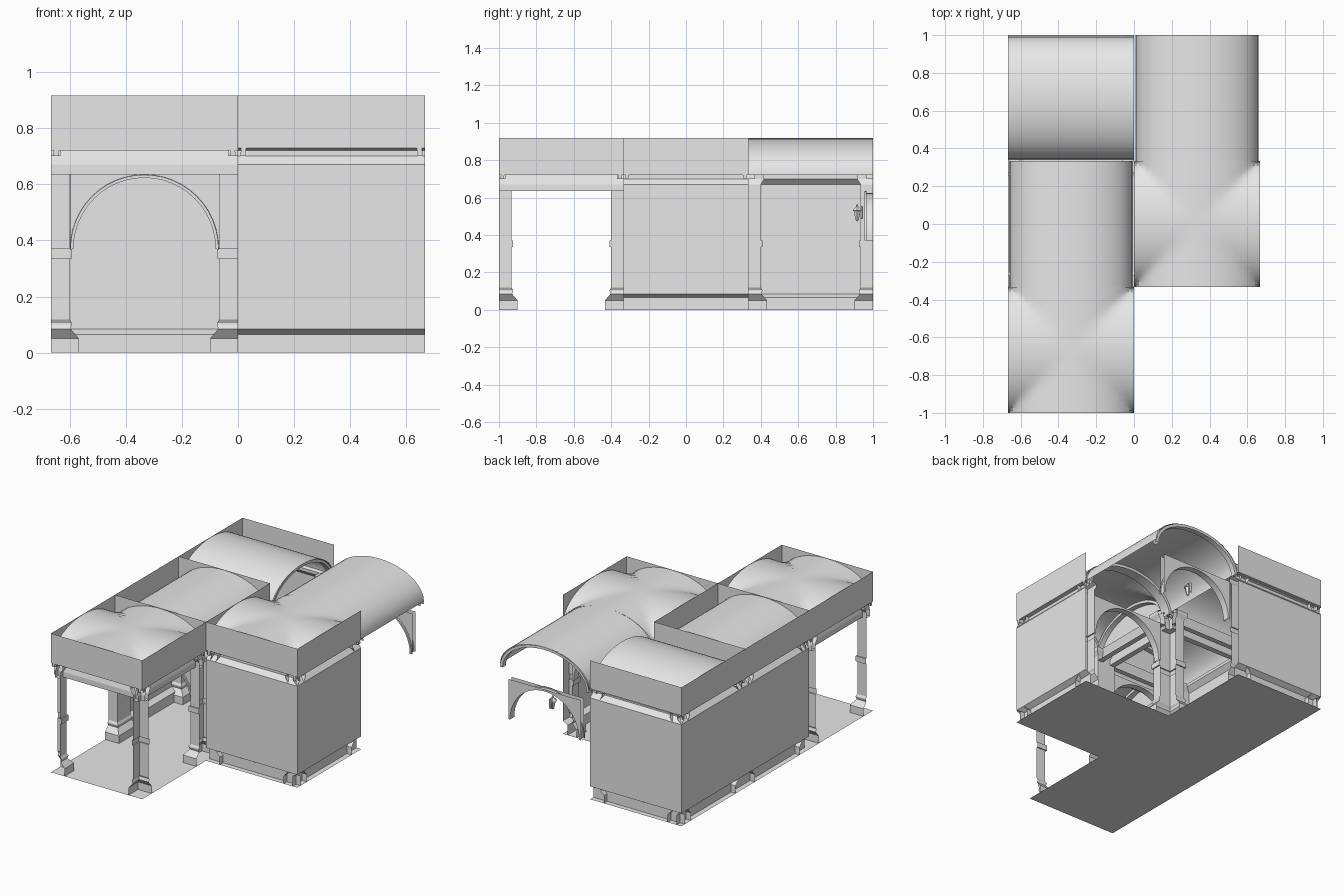
import bpy, bmesh, math
from mathutils import Vector

if "Cube" in bpy.data.objects:
    bpy.data.objects.remove(bpy.data.objects["Cube"])

H = 1 / 3                      # half of one square bay
SPRING, RISE, HALF = 0.72, 0.195, 0.325

stone = bpy.data.materials.new("light_grey_stone")
stone.diffuse_color = (0.8, 0.8, 0.8, 1)
stone.use_nodes = True
stone.node_tree.nodes["Principled BSDF"].inputs["Base Color"].default_value = stone.diffuse_color

BAYS = {                       # name: centre of the bay
    "porch": (-H, -2 * H),
    "middle": (-H, 0),
    "rear": (-H, 2 * H),
    "side": (H, 0),
    "passage": (H, 2 * H),
}


def place(bay, k, x, y, z):
    """Turn a local point (south side) to side k of a bay: 0 S, 1 E, 2 N, 3 W."""
    for _ in range(k):
        x, y = -y, x
    cx, cy = BAYS[bay]
    return (cx + x, cy + y, z)


def sheet(name, rows, smooth=False):
    """Surface from a grid of points."""
    bm = bmesh.new()
    grid = [[bm.verts.new(p) for p in r] for r in rows]
    for a, b in zip(grid, grid[1:]):
        for i in range(len(a) - 1):
            bm.faces.new((a[i], a[i + 1], b[i + 1], b[i]))
    bmesh.ops.remove_doubles(bm, verts=bm.verts, dist=1e-5)
    bmesh.ops.recalc_face_normals(bm, faces=bm.faces)
    me = bpy.data.meshes.new(name)
    bm.to_mesh(me)
    bm.free()
    me.materials.append(stone)
    ob = bpy.data.objects.new(name, me)
    bpy.context.collection.objects.link(ob)
    if smooth:
        bpy.ops.object.select_all(action='DESELECT')
        ob.select_set(True)
        bpy.context.view_layer.objects.active = ob
        bpy.ops.object.shade_smooth_by_angle(angle=math.radians(30))
    return ob


def run(name, bay, k, profile):
    """Extrude a (depth, height) profile along one side of a bay."""
    sheet(name, [[place(bay, k, x, -H + d, z) for d, z in profile] for x in (-H, H)])


def wall(bay, k):
    top = 0.73 if k % 2 == 0 else 0.721
    run(bay + "_wall", bay, k, [(.035, 0), (.035, .065), (0, .085), (0, .67), (.03, .70),
                                (.03, .72), (0, top), (0, .917)])


def beam(bay, k):
    run(bay + "_beam", bay, k, [(.067, .635), (.03, .635), (.03, .67), (.045, .72),
                                (0, .721), (0, .917)])


def columns(bay):
    prof = [(.1, 0), (.1, .05), (.07, .085), (.075, .1), (.075, .105), (.067, .118),
            (.067, .335), (.075, .335), (.075, .37), (.067, .37), (.067, .67),
            (.085, .70), (.085, .72), (.06, .73)]
    for k in range(4):
        sheet(bay + "_column", [[place(bay, k, -H + a * r, -H + b * r, z) for r, z in prof]
                                for a, b in ((1, 0), (1, 1), (0, 1))])


ANGLES = [math.pi * i / 24 for i in range(25)]


def barrel(bay, k):
    """Half-elliptic vault whose ends lie on sides k and k+2."""
    sheet(bay + "_barrel_vault",
          [[place(bay, k, HALF * math.cos(t), y, SPRING + RISE * math.sin(t)) for t in ANGLES]
           for y in (-H, H)], True)


def groin(bay):
    """Two crossing barrels."""
    sheet(bay + "_groin_vault",
          [[place(bay, 0, H * math.cos(s), H * math.cos(t),
                  SPRING + RISE * max(math.sin(s), math.sin(t))) for t in ANGLES]
           for s in ANGLES], True)


def rib(bay, k):
    prof = [(0, 0), (0, .018), (.035, .018), (.035, 0)]
    sheet(bay + "_rib",
          [[place(bay, k, (HALF - i) * math.cos(t), -H + d,
                  SPRING - .02 + (RISE + .02 - i) * math.sin(t)) for d, i in prof]
           for t in ANGLES], True)


def arch(bay, k):
    """Round arch with spandrels, between the column bands and the beam."""
    rows = []
    for t in ANGLES:
        c, s = math.cos(t), math.sin(t)
        pts = [(.265 * c, .035, .635), (.265 * c, .035, .37 + .265 * s),
               (.264 * c, .045, .37 + .264 * s), (.253 * c, .045, .37 + .253 * s),
               (.253 * c, 0, .37 + .253 * s), (.265 * c, 0, .37 + .265 * s),
               (.265 * c, 0, .635)]
        rows.append([place(bay, k, x, -H + d, z) for x, d, z in pts])
    sheet(bay + "_arch", rows, True)


def lathe(name, centre, profile, n=6):
    x, y = centre
    sheet(name, [[(x + r * math.cos(2 * math.pi * i / n), y + r * math.sin(2 * math.pi * i / n), z)
                  for r, z in profile] for i in range(n + 1)])


# floors
for bay in ("porch", "middle", "rear", "side"):
    sheet(bay + "_floor", [[place(bay, 0, x, y, 0) for x in (-H, H)] for y in (-H, H)])
    columns(bay)

# closed walls
for bay, k in (("middle", 3), ("rear", 3), ("rear", 2), ("side", 0), ("side", 1)):
    wall(bay, k)

# beams over the open sides
for bay, k in (("porch", 0), ("porch", 1), ("porch", 2), ("porch", 3), ("middle", 0),
               ("middle", 1), ("middle", 2), ("rear", 0), ("side", 3)):
    beam(bay, k)

# vaults and their ribs
for bay in ("porch", "side"):
    groin(bay)
    for k in range(4):
        rib(bay, k)
for bay, k in (("middle", 0), ("rear", 1), ("passage", 0)):
    barrel(bay, k)
    rib(bay, k)
    rib(bay, k + 2)

# arches
for bay in ("porch", "side", "passage"):
    arch(bay, 2)

# wall lantern under the passage arch
LX, LY = H, 0.915
lathe("lantern_body", (LX, LY), [(0, .472), (.008, .478), (.012, .49), (.021, .528), (.026, .53),
                                 (.024, .537), (.008, .55), (.005, .562), (0, .566)])
lathe("lantern_bracket_plate", (LX, .94), [(0, .485), (.007, .49), (.007, .55), (0, .556)])
bpy.ops.mesh.primitive_cylinder_add(vertices=6, radius=.004, depth=.03,
                                    location=(LX, .928, .52), rotation=(math.pi / 2, 0, 0))
arm = bpy.context.object
arm.name = "lantern_arm"
arm.data.materials.append(stone)
